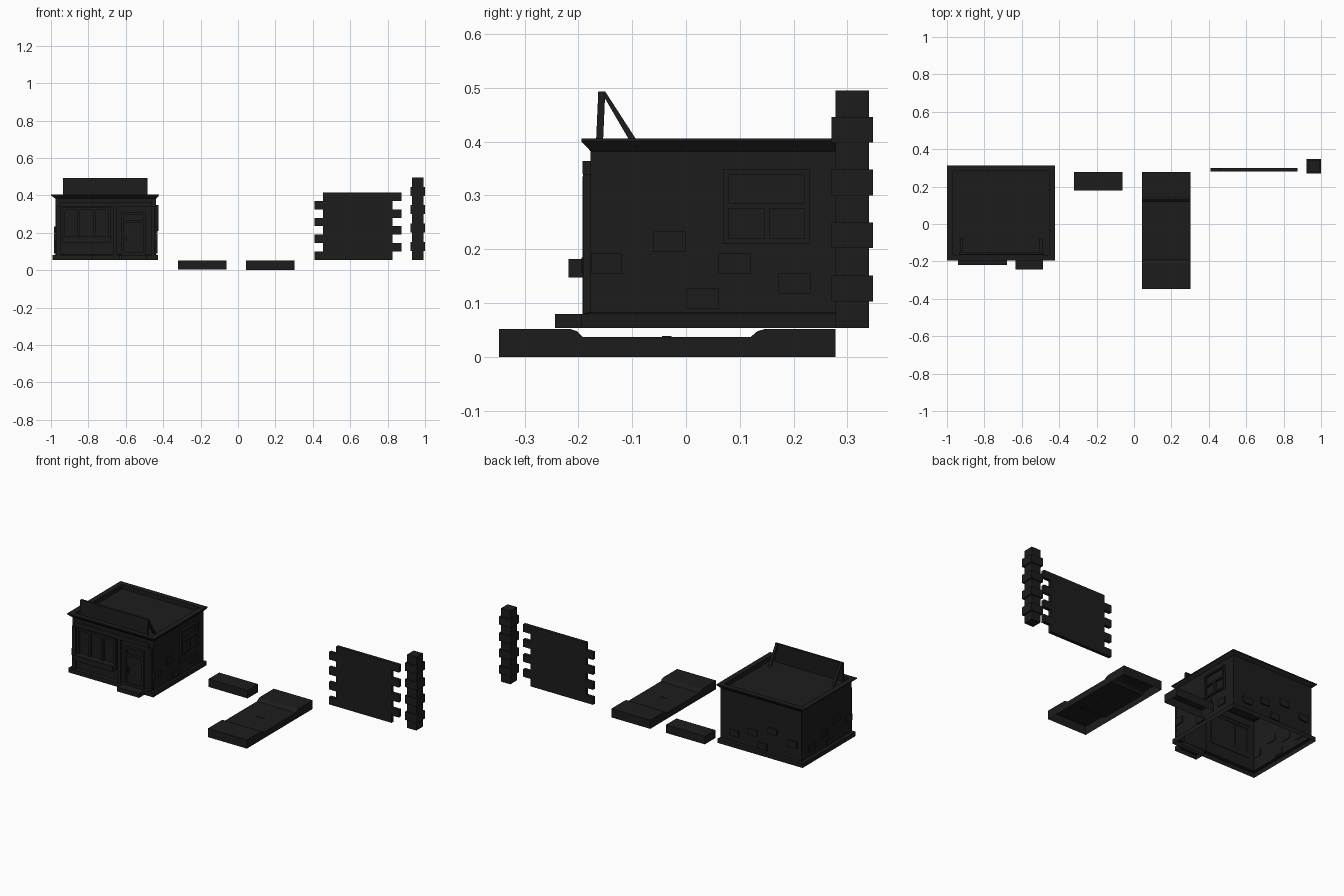
import bpy, bmesh

if "Cube" in bpy.data.objects:
    bpy.data.objects.remove(bpy.data.objects["Cube"])

mat = bpy.data.materials.new("charcoal")
mat.diffuse_color = (0.012, 0.012, 0.012, 1)
mat.use_nodes = True
mat.node_tree.nodes["Principled BSDF"].inputs["Base Color"].default_value = mat.diffuse_color


def finish(name, bm):
    bmesh.ops.recalc_face_normals(bm, faces=bm.faces[:])
    me = bpy.data.meshes.new(name)
    bm.to_mesh(me)
    bm.free()
    me.materials.append(mat)
    ob = bpy.data.objects.new(name, me)
    bpy.context.collection.objects.link(ob)
    return ob


def add_box(bm, x0, x1, y0, y1, z0, z1, open_bottom=False):
    vs = bmesh.ops.create_cube(bm, size=1)["verts"]
    for v in vs:
        v.co = ((x0, x1)[v.co.x > 0], (y0, y1)[v.co.y > 0], (z0, z1)[v.co.z > 0])
    if open_bottom:
        faces = {f for v in vs for f in v.link_faces}
        low = [f for f in faces if all(v.co.z < z0 + 1e-4 for v in f.verts)]
        bmesh.ops.delete(bm, geom=low, context="FACES_ONLY")


def boxes(name, items, open_bottom=False):
    bm = bmesh.new()
    for b in items:
        add_box(bm, *b, open_bottom=open_bottom)
    return finish(name, bm)


def extrude_yz(name, profile, x0, x1, skip_last=False):
    bm = bmesh.new()
    a = [bm.verts.new((x0, y, z)) for y, z in profile]
    b = [bm.verts.new((x1, y, z)) for y, z in profile]
    bm.faces.new(a)
    bm.faces.new(b)
    n = len(a)
    for i in range(n - 1 if skip_last else n):
        j = (i + 1) % n
        bm.faces.new((a[i], a[j], b[j], b[i]))
    return finish(name, bm)


# House shell: stacked rectangles for plinth, wall, flared cornice, rim, sunken roof
WALL = (-0.976, -0.438, -0.177, 0.297)
PLINTH = (-0.992, -0.428, -0.194, 0.31)
EAVE = (-1.0, -0.422, -0.194, 0.314)
RIM = (-0.968, -0.454, -0.165, 0.283)
rings = [(PLINTH, 0.054), (PLINTH, 0.08), (WALL, 0.083), (WALL, 0.382),
         (EAVE, 0.4), (EAVE, 0.406), (RIM, 0.406), (RIM, 0.38)]
bm = bmesh.new()
prev = None
for (x0, x1, y0, y1), z in rings:
    ring = [bm.verts.new((x, y, z)) for x, y in ((x0, y0), (x1, y0), (x1, y1), (x0, y1))]
    if prev:
        for i in range(4):
            j = (i + 1) % 4
            bm.faces.new((prev[i], prev[j], ring[j], ring[i]))
    prev = ring
bm.faces.new(prev)
finish("house_shell", bm)

# Roof sign board and its two slanted braces
extrude_yz("roof_sign_board", [(-0.168, 0.38), (-0.155, 0.38), (-0.15, 0.493), (-0.163, 0.493)],
           -0.935, -0.485)
for i, x in enumerate((-0.93, -0.505)):
    extrude_yz("sign_brace_%d" % i, [(-0.158, 0.493), (-0.15, 0.493), (-0.077, 0.38), (-0.092, 0.38)],
               x, x + 0.015)

# Scattered bricks on side and back walls
spots = [(-0.18, 0.155), (-0.06, 0.195), (0.06, 0.155), (0.172, 0.118), (0.0, 0.09)]
bw, bh = 0.06, 0.038
bricks = []
for y, z in spots:
    bricks.append((WALL[1] - 0.004, WALL[1] + 0.007, max(y, -0.176), y + bw, z, z + bh))
    bricks.append((WALL[0] - 0.008, WALL[0] + 0.004, max(y, -0.176), y + bw, z, z + bh))
    xb = -0.75 + y * 1.1
    bricks.append((xb, xb + bw, WALL[3] - 0.004, WALL[3] + 0.008, z, z + bh))
boxes("wall_bricks", bricks)


def frame(fixed, u0, u1, z0, z1, t, bars, axis):
    rects = [(u0, u0 + t, z0, z1), (u1 - t, u1, z0, z1),
             (u0 + t, u1 - t, z0, z0 + t), (u0 + t, u1 - t, z1 - t, z1)] + bars
    if axis == "x":
        return [(*fixed, a, b, c, d) for a, b, c, d in rects]
    return [(a, b, *fixed, c, d) for a, b, c, d in rects]


# Side window
boxes("side_window", frame((-0.44, -0.425), 0.07, 0.23, 0.21, 0.348, 0.01,
                           [(0.08, 0.22, 0.276, 0.286), (0.145, 0.155, 0.22, 0.276)], "x"))
# Shop window, planter, fascia, end pilasters
boxes("shop_window", frame((-0.192, -0.174), -0.94, -0.68, 0.15, 0.335, 0.014,
                           [(-0.858, -0.846, 0.164, 0.321), (-0.774, -0.762, 0.164, 0.321)], "y"))
boxes("window_box", [(-0.94, -0.68, -0.218, -0.174, 0.148, 0.182)])
boxes("fascia", [(-0.955, -0.46, -0.192, -0.174, 0.34, 0.364)])
boxes("pilasters", [(x, x + 0.022, -0.191, -0.174, 0.08, 0.34) for x in (-0.97, -0.668, -0.465)])
# Door with transom bar and doorstep
boxes("door", frame((-0.192, -0.174), -0.625, -0.495, 0.08, 0.31, 0.014,
                    [(-0.611, -0.509, 0.255, 0.266)], "y")
      + [(-0.611, -0.509, -0.182, -0.174, 0.08, 0.255), (-0.6, -0.594, -0.194, -0.18, 0.155, 0.185)])
boxes("doorstep", [(-0.633, -0.487, -0.243, -0.176, 0.054, 0.08)], True)

# Street tile: pavements, rounded gutters, road, open underneath
extrude = [(-0.347, 0.0), (-0.347, 0.052), (-0.215, 0.052), (-0.203, 0.048), (-0.192, 0.037),
           (0.12, 0.037), (0.133, 0.048), (0.147, 0.052), (0.278, 0.052), (0.278, 0.0)]
extrude_yz("street", extrude, 0.043, 0.302, True)
boxes("road_marking", [(0.15, 0.195, -0.045, -0.027, 0.034, 0.039)])

# Pavement tile
boxes("pavement_tile", [(-0.32, -0.061, 0.178, 0.278, 0.004, 0.052)], True)

# Interlocking brick wall panel: eight courses, alternately shifted
h = 0.045
bm = bmesh.new()
pts = []
for i in range(8):
    z = 0.055 + i * h
    x = 0.873 if i % 2 else 0.825
    pts += [(x, z), (x, z + h)]
for i in reversed(range(8)):
    z = 0.055 + i * h
    x = 0.455 if i % 2 else 0.408
    pts += [(x, z + h), (x, z)]
f = bm.faces.new([bm.verts.new((x, 0.28, z)) for x, z in pts])
ext = bmesh.ops.extrude_face_region(bm, geom=[f], use_keep_orig=True)
bmesh.ops.translate(bm, vec=(0, 0.02, 0),
                    verts=[v for v in ext["geom"] if isinstance(v, bmesh.types.BMVert)])
finish("brick_wall_panel", bm)

# Corner pillar with wider quoin blocks
boxes("corner_pillar", [(0.93, 0.991, 0.278, 0.34, 0.054, 0.495)])
boxes("pillar_quoins", [(0.921, 1.0, 0.27, 0.347, z, z + 0.048) for z in (0.103, 0.202, 0.3, 0.398)])
